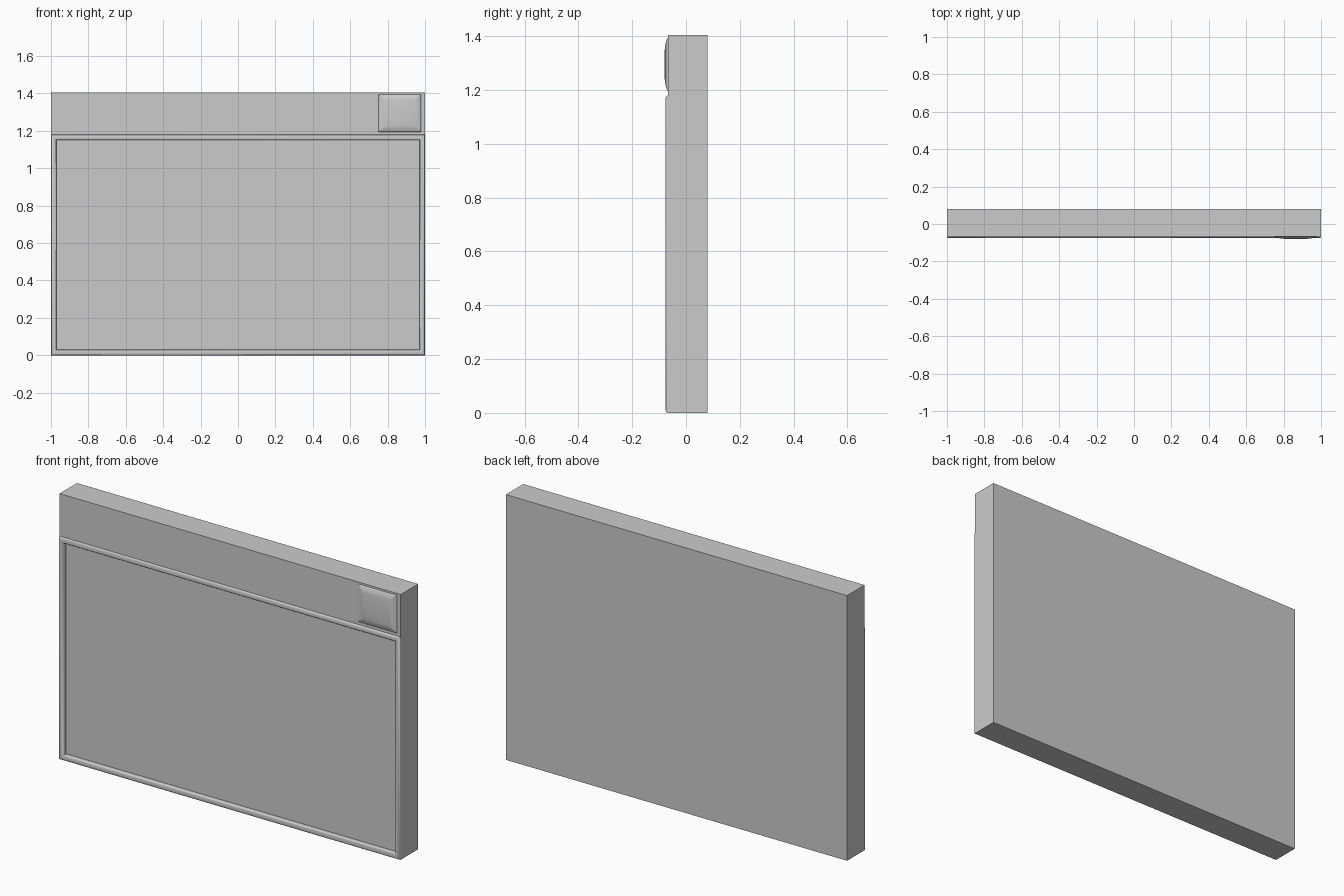
import bpy, bmesh, math

if "Cube" in bpy.data.objects:
    bpy.data.objects.remove(bpy.data.objects["Cube"])


def box(name, lo, hi):
    bpy.ops.mesh.primitive_cube_add(size=1, location=[(a + b) / 2 for a, b in zip(lo, hi)])
    ob = bpy.context.object
    ob.name = name
    ob.scale = [b - a for a, b in zip(lo, hi)]
    bpy.ops.object.transform_apply(location=False, rotation=False, scale=True)
    return ob


def loft(name, rings, cap):
    """Skin a run of rectangles (x0, x1, z0, z1, y) that face -y."""
    bm = bmesh.new()
    loops = [[bm.verts.new((x, y, z)) for x, z in ((x0, z0), (x1, z0), (x1, z1), (x0, z1))]
             for x0, x1, z0, z1, y in rings]
    for a, b in zip(loops, loops[1:]):
        for i in range(4):
            j = (i + 1) % 4
            bm.faces.new((a[i], a[j], b[j], b[i]))
    if cap:
        bm.faces.new(loops[-1])
    me = bpy.data.meshes.new(name)
    bm.to_mesh(me)
    bm.free()
    ob = bpy.data.objects.new(name, me)
    bpy.context.collection.objects.link(ob)
    return ob


def smooth(ob, angle):
    bpy.ops.object.select_all(action='DESELECT')
    ob.select_set(True)
    bpy.context.view_layer.objects.active = ob
    bpy.ops.object.shade_smooth_by_angle(angle=math.radians(angle))


FRONT = -0.066
FRAME_TOP = 1.18
RIM = 0.03

# Main slab with a shallow recess for the front panel
body = box("body", (-1, FRONT, 0), (1, 0.08, 1.405))
cutter = box("recess_cutter", (-1 + RIM, -0.2, RIM), (1 - RIM, -0.054, FRAME_TOP - RIM))
cutter.hide_render = True
cutter.hide_set(True)
cut = body.modifiers.new("recess", 'BOOLEAN')
cut.object = cutter
cut.operation = 'DIFFERENCE'
cut.solver = 'EXACT'

# Raised rounded frame around the panel
profile = [(0, FRONT), (0.001, -0.070), (0.004, -0.0735), (0.009, -0.0755), (0.015, -0.076),
           (0.021, -0.0755), (0.026, -0.0735), (0.029, -0.070), (RIM, FRONT)]
frame = loft("panel_frame", [(-1 + d, 1 - d, d, FRAME_TOP - d, y) for d, y in profile], False)
smooth(frame, 35)

# Pillow-shaped button in the upper right corner
steps = [(1, 0), (0.96, 0.004), (0.86, 0.008), (0.7, 0.0115), (0.5, 0.0135), (0.3, 0.0145)]
button = loft("corner_button", [(0.865 - 0.113 * s, 0.865 + 0.113 * s,
                                 1.295 - 0.1 * s, 1.295 + 0.1 * s, FRONT - h)
                                for s, h in steps], True)
smooth(button, 15)
